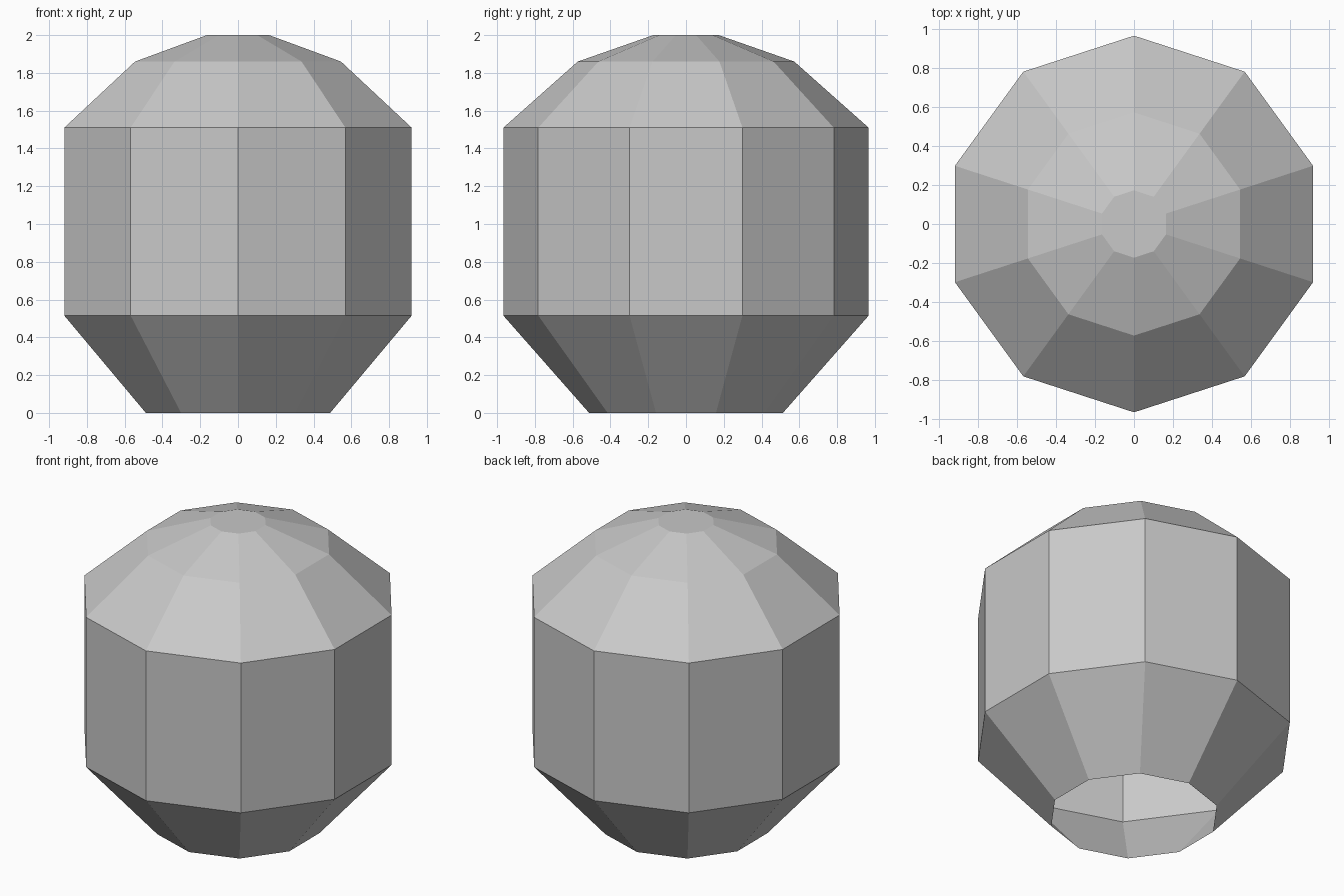
import bpy
import bmesh
from math import cos, sin, tau

cube = bpy.data.objects.get("Cube")
if cube:
    bpy.data.objects.remove(cube, do_unlink=True)

GREY = (0.58, 0.58, 0.58, 1)
mat = bpy.data.materials.new("plain grey")
mat.use_nodes = True
mat.diffuse_color = GREY
mat.node_tree.nodes["Principled BSDF"].inputs["Base Color"].default_value = GREY

SIDES = 10
# Profile from the open base to the crown: (radius, height)
PROFILE = [(0.513, 0), (0.967, 0.515), (0.967, 1.51), (0.573, 1.86), (0.173, 2)]


def ring(bm, radius, z):
    angles = [tau * (i / SIDES + 0.25) for i in range(SIDES)]
    return [bm.verts.new((radius * cos(a), radius * sin(a), z)) for a in angles]


# Thin faceted shell, open underneath
bm = bmesh.new()
rings = [ring(bm, r, z) for r, z in PROFILE]
for low, high in zip(rings, rings[1:]):
    for i in range(SIDES):
        j = (i + 1) % SIDES
        bm.faces.new((low[i], low[j], high[j], high[i]))

# Flat crown
bm.faces.new(rings[-1])

mesh = bpy.data.meshes.new("faceted_shell")
bm.to_mesh(mesh)
bm.free()
mesh.materials.append(mat)
shell = bpy.data.objects.new("faceted_shell", mesh)
bpy.context.collection.objects.link(shell)
